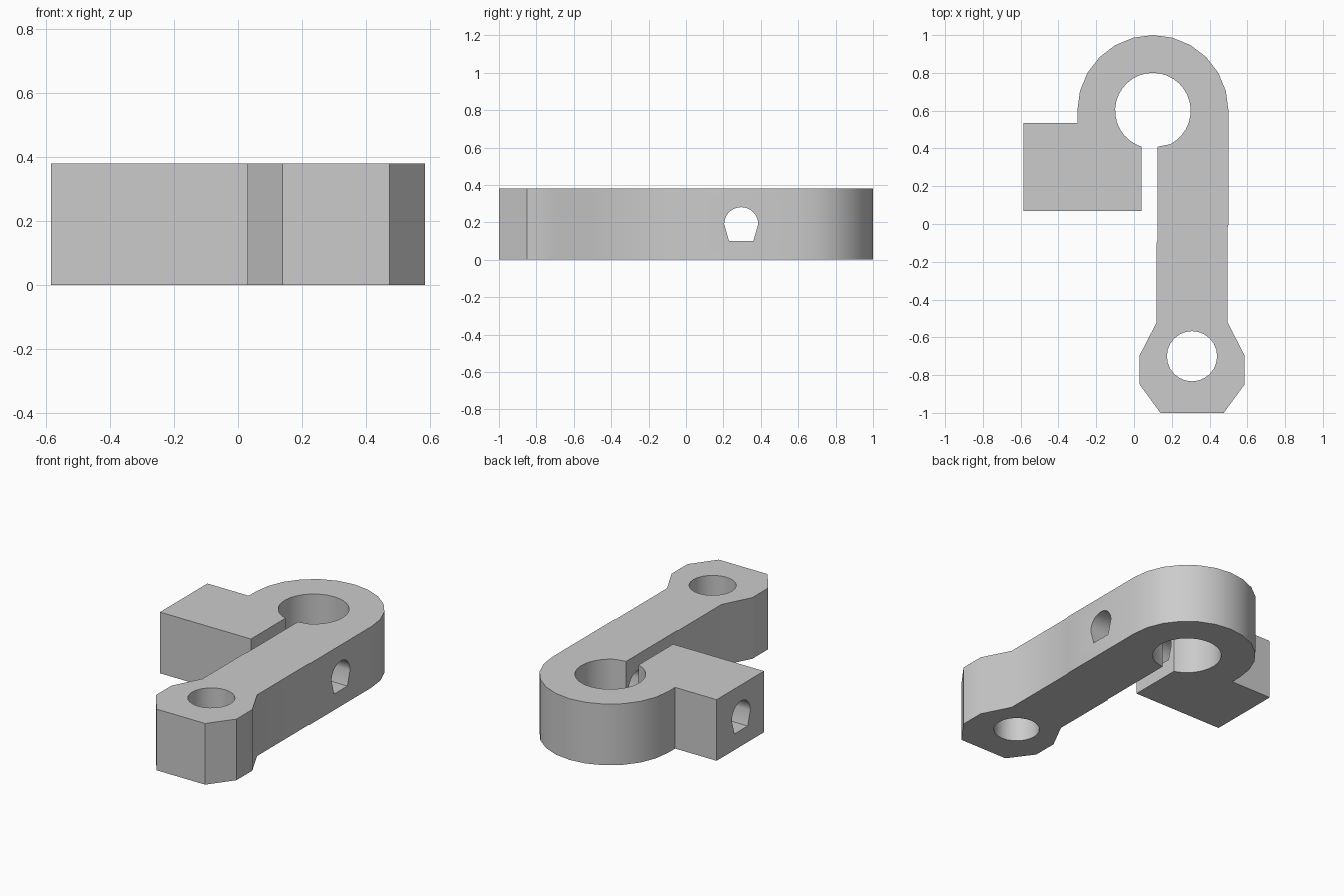
import bpy, bmesh, math
from mathutils import Vector

HEIGHT = 0.38
RING = (0.10, 0.60)

cube = bpy.data.objects.get("Cube")
if cube:
    bpy.data.objects.remove(cube, do_unlink=True)

grey = bpy.data.materials.new("plain grey")
grey.use_nodes = True
grey.diffuse_color = (0.6, 0.6, 0.6, 1)
grey.node_tree.nodes["Principled BSDF"].inputs["Base Color"].default_value = (0.6, 0.6, 0.6, 1)


def arc(centre, radius, start, end, steps):
    """Points on an arc, angles in degrees, both ends included."""
    angles = [math.radians(start + (end - start) * i / steps) for i in range(steps + 1)]
    return [(centre[0] + radius * math.cos(a), centre[1] + radius * math.sin(a)) for a in angles]


def prism(name, points, direction):
    """Extrude a closed outline of 3D points along a direction."""
    bm = bmesh.new()
    face = bm.faces.new([bm.verts.new(p) for p in points])
    out = bmesh.ops.extrude_face_region(bm, geom=[face])
    moved = [v for v in out["geom"] if isinstance(v, bmesh.types.BMVert)]
    bmesh.ops.translate(bm, verts=moved, vec=Vector(direction))
    bmesh.ops.recalc_face_normals(bm, faces=bm.faces[:])
    mesh = bpy.data.meshes.new(name)
    bm.to_mesh(mesh)
    bm.free()
    mesh.materials.append(grey)
    obj = bpy.data.objects.new(name, mesh)
    bpy.context.collection.objects.link(obj)
    return obj


# Arm outline: split ring, clamp block, slot, shank and chamfered foot
outline = arc(RING, 0.40, 0, 180, 12)
outline += [(-0.30, 0.535), (-0.585, 0.535), (-0.585, 0.07), (0.04, 0.07)]
outline += arc(RING, 0.20, 253, -73, 30)
outline += [(0.125, -0.09), (0.12, -0.10), (0.12, -0.52), (0.03, -0.695), (0.03, -0.85),
            (0.14, -1.0), (0.475, -1.0), (0.585, -0.85), (0.585, -0.695),
            (0.495, -0.52), (0.495, -0.02), (0.50, 0.0)]
# Keep the slot walls parallel
outline = [(0.04, y) if i == 17 else (x, y) for i, (x, y) in enumerate(outline)]
outline = [(0.125, y) if i == 47 else (x, y) for i, (x, y) in enumerate(outline)]
arm = prism("clamp_arm", [(x, y, 0) for x, y in outline], (0, 0, HEIGHT))

# Round bore through the foot
bore = arc((0.307, -0.70), 0.133, 0, 345, 23)
bore_cutter = prism("bore_cutter", [(x, y, -0.1) for x, y in bore], (0, 0, 0.6))

# Flat-bottomed bolt hole across the block and shank
bolt = arc((0.295, 0.19), 0.091, 0, 180, 16) + [(0.23, 0.10), (0.36, 0.10)]
bolt_cutter = prism("bolt_cutter", [(-0.8, y, z) for y, z in bolt], (1.6, 0, 0))

for cutter in (bore_cutter, bolt_cutter):
    cutter.hide_render = True
    cutter.hide_viewport = True
    mod = arm.modifiers.new(cutter.name, "BOOLEAN")
    mod.operation = "DIFFERENCE"
    mod.solver = "EXACT"
    mod.object = cutter

# Apply the cuts, drop the cutters, then shade
bpy.context.view_layer.update()
graph = bpy.context.evaluated_depsgraph_get()
cut_mesh = bpy.data.meshes.new_from_object(arm.evaluated_get(graph))
arm.modifiers.clear()
arm.data = cut_mesh
for cutter in (bore_cutter, bolt_cutter):
    bpy.data.objects.remove(cutter, do_unlink=True)

bpy.ops.object.select_all(action="DESELECT")
arm.select_set(True)
bpy.context.view_layer.objects.active = arm
bpy.ops.object.shade_smooth_by_angle(angle=math.radians(30))
